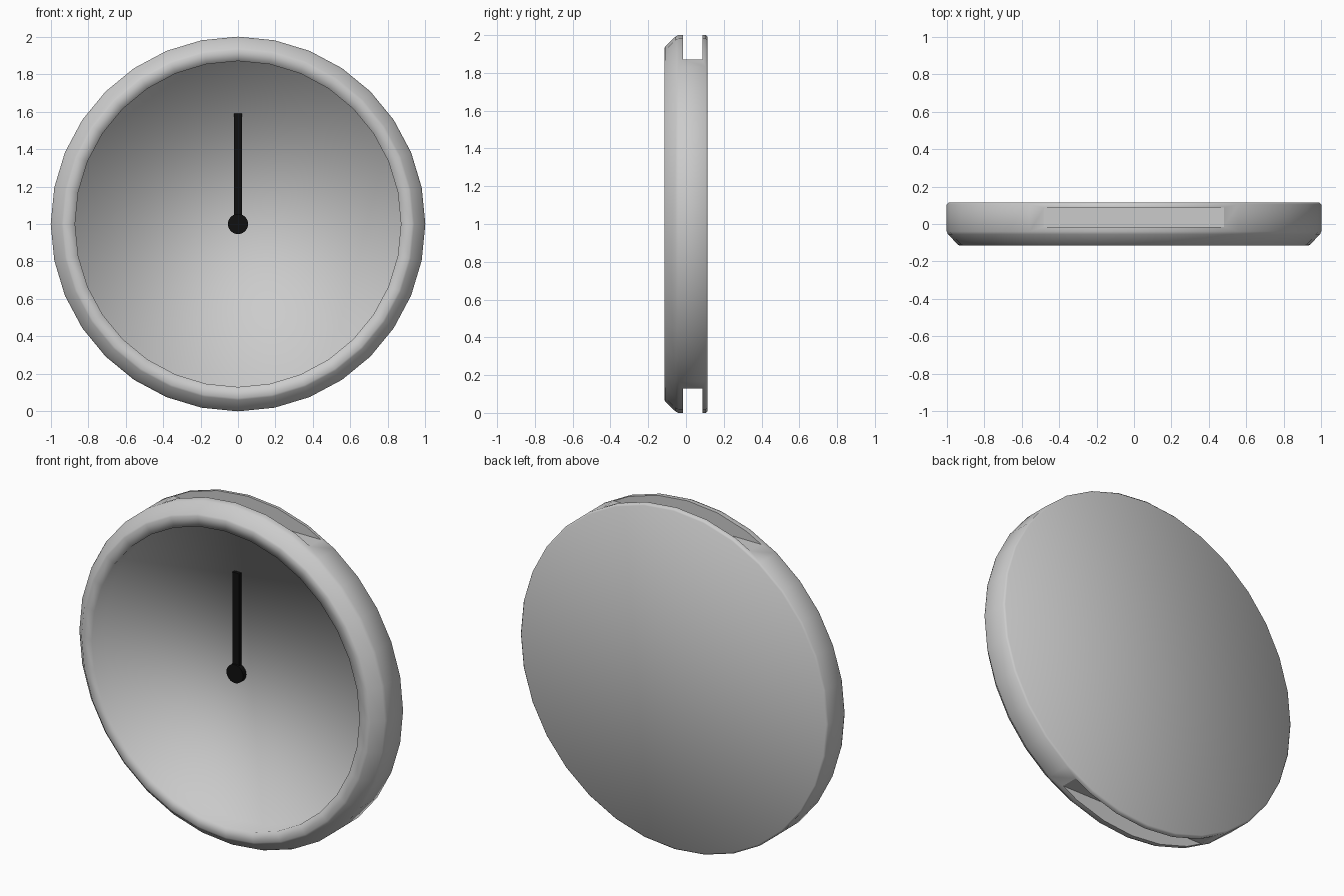
import bpy, bmesh, math

if "Cube" in bpy.data.objects:
    bpy.data.objects.remove(bpy.data.objects["Cube"])

SEG = 32
CZ = 1.0


def finish(name, bm):
    bmesh.ops.recalc_face_normals(bm, faces=bm.faces)
    me = bpy.data.meshes.new(name)
    bm.to_mesh(me)
    bm.free()
    ob = bpy.data.objects.new(name, me)
    bpy.context.collection.objects.link(ob)
    return ob


def turned(name, profile, seg=SEG):
    """Turn (radius, y) points around the y axis and cap both ends."""
    bm = bmesh.new()
    rings = []
    for r, y in profile:
        rings.append([bm.verts.new((r * math.sin(math.tau * i / seg), y,
                                    CZ + r * math.cos(math.tau * i / seg)))
                      for i in range(seg)])
    for a, b in zip(rings, rings[1:]):
        for i in range(seg):
            j = (i + 1) % seg
            bm.faces.new((a[i], a[j], b[j], b[i]))
    bm.faces.new(rings[0])
    bm.faces.new(rings[-1])
    return finish(name, bm)


def box(name, lo, hi):
    bm = bmesh.new()
    bmesh.ops.create_cube(bm, size=1)
    for v in bm.verts:
        v.co = [(l + h) / 2 + c * (h - l) for c, l, h in zip(v.co, lo, hi)]
    return finish(name, bm)


black = bpy.data.materials.new("black")
black.diffuse_color = (0.005, 0.005, 0.005, 1)
black.use_nodes = True
black.node_tree.nodes["Principled BSDF"].inputs["Base Color"].default_value = black.diffuse_color

# round case: recessed dial, bezel, chamfer, rim and closed back
case = turned("case", [(0.87, 0.0), (0.87, -0.115), (0.93, -0.115), (0.94, -0.11),
                       (0.993, -0.055), (1.0, -0.04), (1.0, 0.105), (0.99, 0.115)])

# strap slots cut through the rim at top and bottom
for name, z0, z1 in (("top_slot_cutter", 1.872, 2.2), ("bottom_slot_cutter", -0.2, 0.128)):
    cutter = box(name, (-0.7, -0.015, z0), (0.7, 0.087, z1))
    cutter.hide_render = True
    cutter.hide_viewport = True
    mod = case.modifiers.new(name, 'BOOLEAN')
    mod.operation = 'DIFFERENCE'
    mod.solver = 'EXACT'
    mod.object = cutter
case.data.shade_smooth()

# pointer and its hub
hand = box("hand", (-0.022, -0.02, CZ), (0.022, 0.005, 1.59))
hub = turned("hub", [(0.054, 0.005), (0.054, -0.03)], 24)
for ob in (hand, hub):
    ob.data.materials.append(black)
